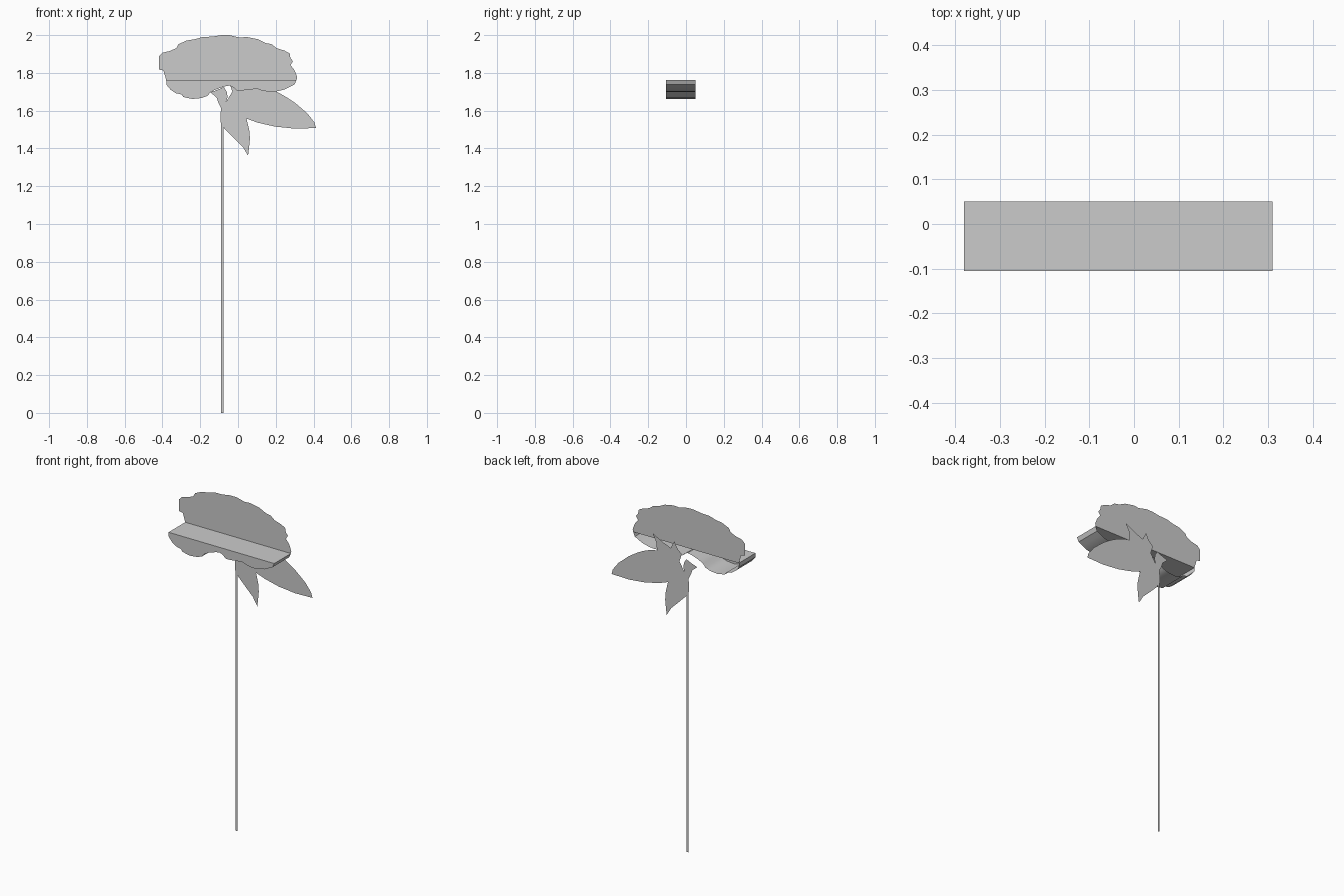
import bpy, bmesh, math

grey = bpy.data.materials.new("plain grey")
grey.diffuse_color = (0.6, 0.6, 0.6, 1)


def cutout(name, outline, y, depth=0.0):
    """Flat cut-out facing -y; a depth adds a rim running back, open behind."""
    bm = bmesh.new()
    front = [bm.verts.new((x, y, z)) for x, z in outline]
    face = bm.faces.new(front)
    face.normal_update()
    if face.normal.y > 0:
        face.normal_flip()
    if depth:
        back = [bm.verts.new((x, y + depth, z)) for x, z in outline]
        n = len(front)
        for i in range(n):
            j = (i + 1) % n
            bm.faces.new((front[i], front[j], back[j], back[i]))
        bmesh.ops.recalc_face_normals(bm, faces=bm.faces)
        if face.normal.y > 0:
            bmesh.ops.reverse_faces(bm, faces=bm.faces)
    bmesh.ops.triangulate(bm, faces=[face])
    mesh = bpy.data.meshes.new(name)
    bm.to_mesh(mesh)
    bm.free()
    mesh.materials.append(grey)
    obj = bpy.data.objects.new(name, mesh)
    bpy.context.collection.objects.link(obj)
    return obj


# Upper petals: a flat ruffled sheet at the back of the bloom
cutout("upper_petals", [
    (-.38, 1.763), (-.395, 1.813), (-.419, 1.818), (-.419, 1.888), (-.40, 1.907),
    (-.363, 1.915), (-.326, 1.931), (-.315, 1.952), (-.273, 1.971), (-.225, 1.979),
    (-.188, 1.99), (-.135, 1.992), (-.087, 2.0), (-.045, 2.0), (.008, 1.987),
    (.045, 1.99), (.103, 1.979), (.146, 1.958), (.178, 1.952), (.204, 1.931),
    (.246, 1.918), (.273, 1.904), (.278, 1.878), (.291, 1.862), (.278, 1.841),
    (.299, 1.815), (.313, 1.778), (.31, 1.763)], 0.05)

# Lower petals: a deep tray with a flat top and scalloped underside
lower = cutout("lower_petals", [
    (-.38, 1.763), (-.379, 1.738), (-.358, 1.712), (-.331, 1.693), (-.299, 1.686),
    (-.289, 1.672), (-.241, 1.662), (-.193, 1.667), (-.162, 1.678), (-.146, 1.697),
    (-.119, 1.712), (-.072, 1.728), (-.045, 1.733), (-.024, 1.723), (-.008, 1.707),
    (.024, 1.707), (.061, 1.712), (.103, 1.715), (.125, 1.707), (.167, 1.699),
    (.204, 1.702), (.246, 1.712), (.273, 1.725), (.299, 1.738), (.31, 1.763)],
    -0.105, 0.155)
bpy.context.view_layer.objects.active = lower
lower.select_set(True)
bpy.ops.object.shade_smooth_by_angle(angle=math.radians(35))

# Leaves: two pointed blades joined to the spiky calyx behind the bloom
cutout("leaves", [
    (-.087, 1.61), (-.093, 1.59), (-.093, 1.54), (-.072, 1.505), (-.024, 1.457),
    (.024, 1.41), (.053, 1.362), (.058, 1.40), (.063, 1.45), (.061, 1.49),
    (.045, 1.558), (.103, 1.537), (.194, 1.516), (.30, 1.505), (.413, 1.508),
    (.405, 1.537), (.368, 1.585), (.30, 1.643), (.246, 1.678), (.204, 1.70),
    (.16, 1.717), (.117, 1.726), (.12, 1.77), (.145, 1.82), (.078, 1.785),
    (.027, 1.765), (.003, 1.81), (-.018, 1.77), (-.045, 1.747), (-.03, 1.70),
    (-.055, 1.66), (-.07, 1.635)], 0.104)

# Small sepal on the left of the stem
cutout("sepal", [
    (-.146, 1.697), (-.114, 1.67), (-.103, 1.639), (-.087, 1.61), (-.066, 1.639),
    (-.055, 1.672), (-.06, 1.70), (-.075, 1.725), (-.11, 1.71)], 0.104)

# Stem: a narrow flat strip down to the ground
cutout("stem", [(-.09, 0), (-.078, 0), (-.078, 1.62), (-.09, 1.62)], 0.105)
